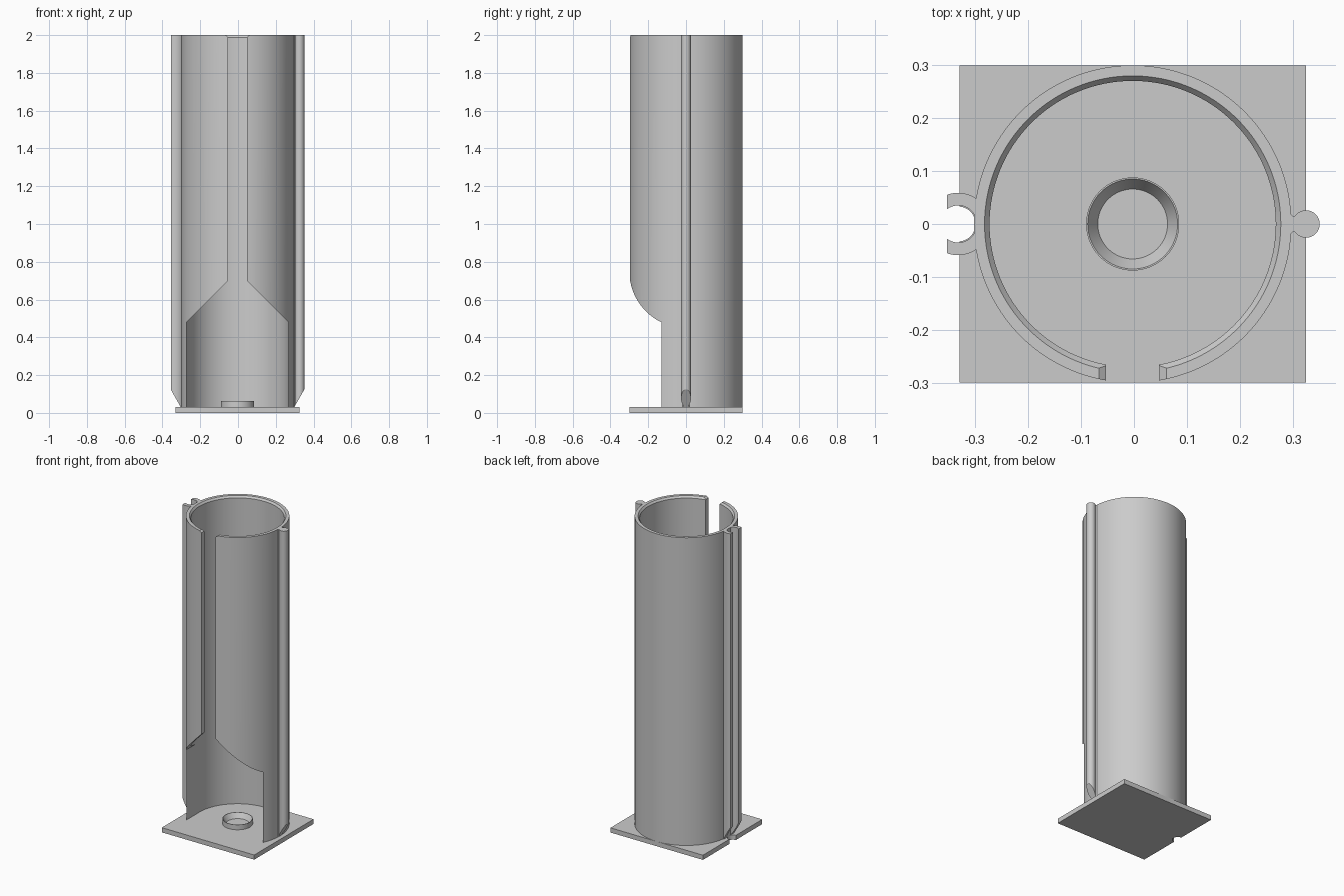
import bpy, bmesh
from math import pi, sin, cos, radians

cube = bpy.data.objects.get("Cube")
if cube:
    bpy.data.objects.remove(cube, do_unlink=True)

SHIFT = -0.0025          # the plate is slightly off centre in x
BASE, TOP = 0.03, 2.0
OUTER, INNER = 0.3, 0.2705

grey = bpy.data.materials.new("plain_grey")
grey.use_nodes = True
colour = (0.6, 0.6, 0.6, 1)
grey.diffuse_color = colour
grey.node_tree.nodes["Principled BSDF"].inputs["Base Color"].default_value = colour


def finish(name, bm):
    bmesh.ops.remove_doubles(bm, verts=bm.verts, dist=1e-6)
    bmesh.ops.recalc_face_normals(bm, faces=bm.faces)
    mesh = bpy.data.meshes.new(name)
    bm.to_mesh(mesh)
    bm.free()
    mesh.materials.append(grey)
    obj = bpy.data.objects.new(name, mesh)
    obj.location.x = SHIFT
    bpy.context.collection.objects.link(obj)
    return obj


def prism(name, points, low, high, axis="z"):
    """Extrude a flat outline along z (xy outline) or along y (xz outline)."""
    bm = bmesh.new()
    place = (lambda a, b: (a, b, low)) if axis == "z" else (lambda a, b: (a, low, b))
    face = bm.faces.new([bm.verts.new(place(a, b)) for a, b in points])
    result = bmesh.ops.extrude_face_region(bm, geom=[face])
    moved = [v for v in result["geom"] if isinstance(v, bmesh.types.BMVert)]
    step = high - low
    bmesh.ops.translate(bm, verts=moved, vec=(0, 0, step) if axis == "z" else (0, step, 0))
    return finish(name, bm)


def lathe(name, profile, steps):
    """Turn a closed (radius, height) profile around z."""
    bm = bmesh.new()
    verts = [bm.verts.new((r, 0, z)) for r, z in profile]
    edges = [bm.edges.new((verts[i - 1], verts[i])) for i in range(len(verts))]
    bmesh.ops.spin(bm, geom=verts + edges, cent=(0, 0, 0), axis=(0, 0, 1),
                   angle=2 * pi, steps=steps)
    return finish(name, bm)


def circle(x, radius, count=48):
    return [(x + radius * cos(2 * pi * i / count), radius * sin(2 * pi * i / count))
            for i in range(count)]


def boolean(obj, other, operation="DIFFERENCE"):
    mod = obj.modifiers.new("boolean", "BOOLEAN")
    mod.operation, mod.solver, mod.object = operation, "EXACT", other
    bpy.context.view_layer.objects.active = obj
    bpy.ops.object.modifier_apply(modifier=mod.name)
    bpy.data.objects.remove(other, do_unlink=True)


def smooth(obj):
    bpy.ops.object.select_all(action="DESELECT")
    obj.select_set(True)
    bpy.context.view_layer.objects.active = obj
    bpy.ops.object.shade_smooth_by_angle(angle=radians(25))


def end_wedge(side):
    """Cutter that slopes the lower end of a side rail."""
    pts = [(0.289, 0.01), (0.4, 0.206), (0.4, 0.01)]
    return prism("wedge", [(side * x, z) for x, z in pts], -0.1, 0.1, "y")


# Tube with a bevelled inner rim, a front slot and a wide lower opening
tube = lathe("tube", [(INNER, BASE), (OUTER, BASE), (OUTER, TOP),
                      (0.28, TOP), (INNER, TOP - 0.012)], 128)
half = [(0.27, 0), (0.27, 0.48), (0.05, 0.7), (0.05, TOP - 0.01), (0.078, TOP + 0.01)]
outline = half + [(-x, z) for x, z in reversed(half)]
boolean(tube, prism("opening", outline, -0.4, 0, "y"))

# Round connector rail on the left side
rail = prism("connector_rail", circle(0.3275, 0.026), BASE, TOP)
neck = [(0.285, -0.019), (0.299, -0.019), (0.304, -0.014), (0.316, -0.014)]
boolean(rail, prism("neck", neck + [(x, -y) for x, y in reversed(neck)], BASE, TOP), "UNION")
boolean(rail, end_wedge(1))

# Open socket rail on the right side
SOCKET_X = -0.33
socket = prism("socket_rail", circle(SOCKET_X, 0.059, 64), BASE, TOP)
boolean(socket, prism("bore", circle(0, 0.288, 128), 0, 2.1))
boolean(socket, prism("hole", circle(SOCKET_X, 0.035), 0, 2.1))
boolean(socket, prism("mouth", [(-0.5, -0.1), (-0.351, -0.1), (-0.351, 0.1), (-0.5, 0.1)], 0, 2.1))
boolean(socket, end_wedge(-1))

# Base plate with a notch under the socket
w, d = 0.3275, 0.3
plate = prism("base_plate", [(-w, -d), (w, -d), (w, d), (-w, d)], 0, BASE)
boolean(plate, prism("notch", circle(SOCKET_X, 0.033), -0.1, 0.1))

# Raised ring with a sloping inner wall
ring = lathe("centre_ring", [(0.066, BASE), (0.088, BASE), (0.088, 0.062), (0.085, 0.062)], 64)

for part in (tube, rail, socket, plate, ring):
    smooth(part)
